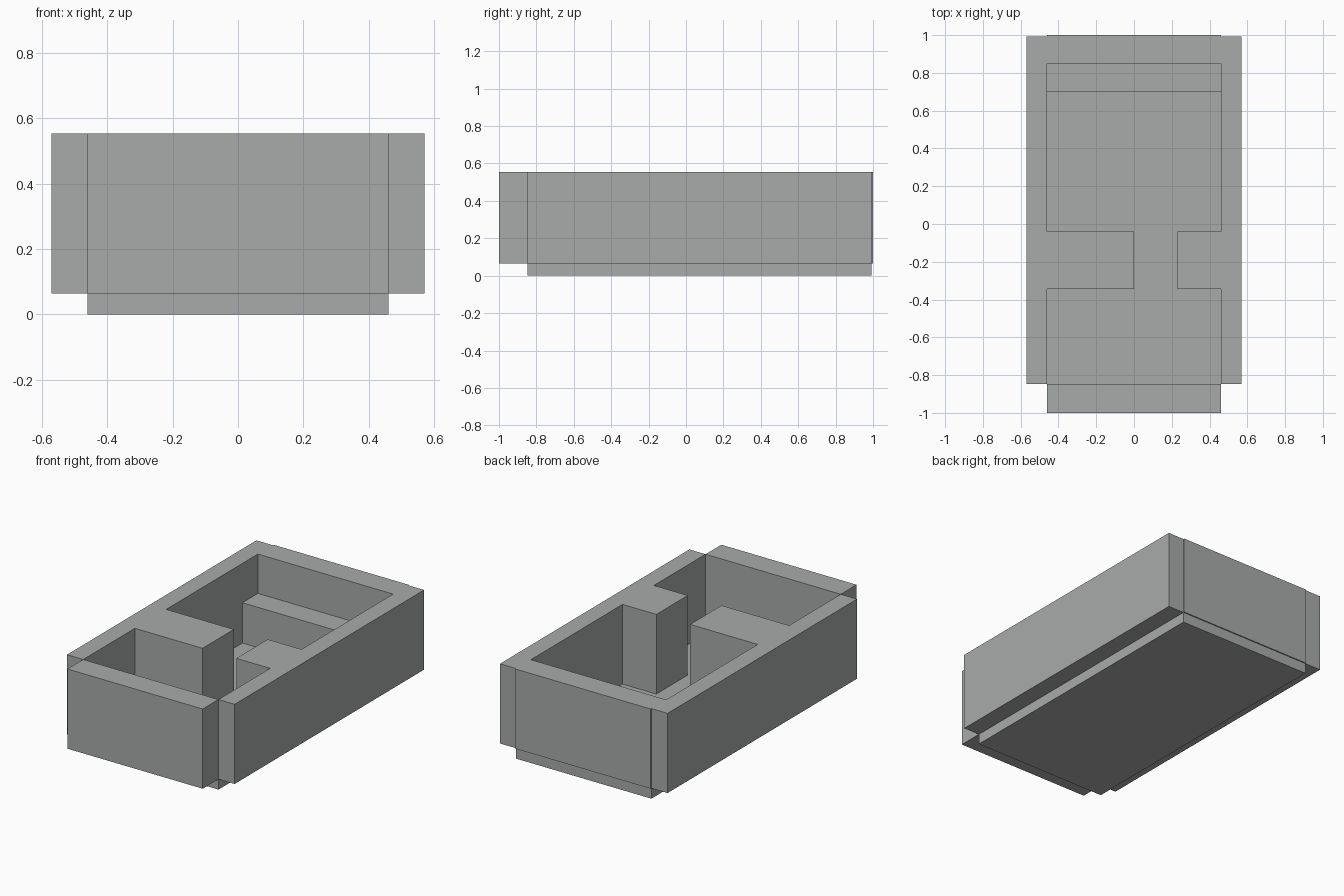
import bpy
import bmesh
from mathutils import Matrix, Vector

if "Cube" in bpy.data.objects:
    bpy.data.objects.remove(bpy.data.objects["Cube"])

grey = bpy.data.materials.new("warm_grey")
grey.diffuse_color = (0.39, 0.41, 0.40, 1.0)
grey.use_nodes = True
grey.node_tree.nodes["Principled BSDF"].inputs["Base Color"].default_value = grey.diffuse_color


def box(name, x, y, z):
    """Axis-aligned box from (min, max) ranges."""
    lo, hi = Vector((x[0], y[0], z[0])), Vector((x[1], y[1], z[1]))
    bm = bmesh.new()
    bmesh.ops.create_cube(bm, size=1.0, matrix=Matrix.Diagonal((*(hi - lo), 1.0)))
    mesh = bpy.data.meshes.new(name)
    bm.to_mesh(mesh)
    bm.free()
    mesh.materials.append(grey)
    obj = bpy.data.objects.new(name, mesh)
    obj.location = (lo + hi) / 2
    bpy.context.collection.objects.link(obj)
    return obj


IN, OUT = 0.46, 0.57           # inner and outer half widths
BASE, TOP = 0.064, 0.554       # floor top and wall top
FRONT, BACK = -0.847, 0.993    # ends of the floor and side walls
WALL_Z = (BASE, TOP)

# Floor slab
box("floor", (-IN, IN), (FRONT, BACK), (0, BASE))

# Side walls
box("left_wall", (-OUT, -IN), (FRONT, BACK), WALL_Z)
box("right_wall", (IN, OUT), (FRONT, BACK), WALL_Z)

# End walls
box("front_wall", (-IN, IN), (-1.0, FRONT), WALL_Z)
box("back_wall", (-IN, IN), (0.85, 1.0), WALL_Z)

# Low step in front of the back wall
box("back_step", (-IN, IN), (0.70, 0.85), (BASE, 0.312))

# Partition blocks leaving a doorway
box("left_partition", (-IN, 0.0), (-0.345, -0.04), WALL_Z)
box("right_partition", (0.23, IN), (-0.345, -0.04), WALL_Z)
